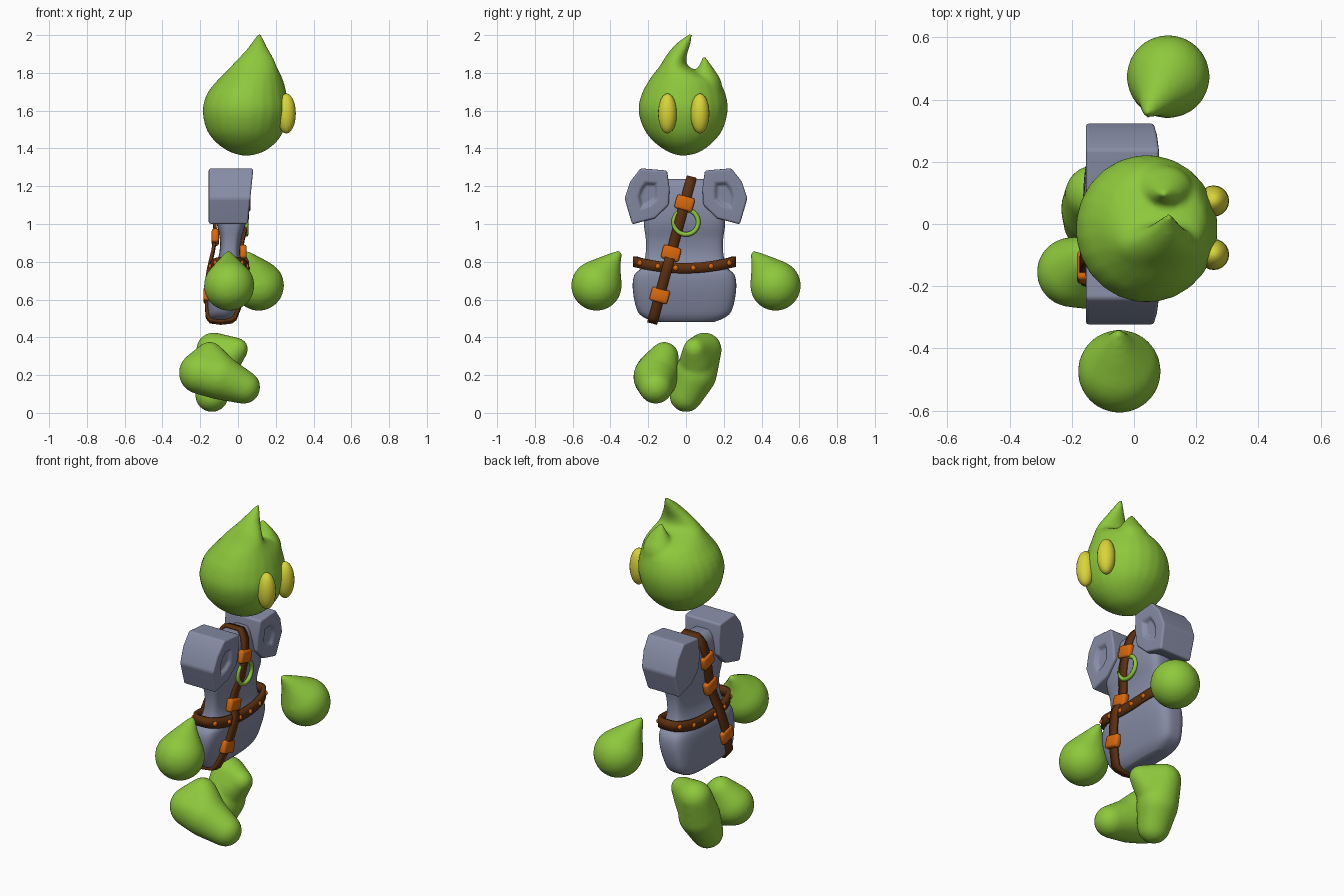
import bpy, bmesh, math
from mathutils import Vector, Matrix

if "Cube" in bpy.data.objects:
    bpy.data.objects.remove(bpy.data.objects["Cube"])


def material(name, rgb):
    m = bpy.data.materials.new(name)
    m.use_nodes = True
    m.diffuse_color = (*rgb, 1)
    m.node_tree.nodes["Principled BSDF"].inputs["Base Color"].default_value = (*rgb, 1)
    return m


GREEN = material("leaf green", (0.27, 0.58, 0.045))
GREY = material("blue grey", (0.24, 0.265, 0.38))
YELLOW = material("eye yellow", (0.69, 0.66, 0.04))
BROWN = material("dark leather", (0.11, 0.03, 0.005))
ORANGE = material("orange metal", (0.70, 0.14, 0.004))


def finish(name, bm, mat, angle=50):
    bmesh.ops.recalc_face_normals(bm, faces=bm.faces[:])
    mesh = bpy.data.meshes.new(name)
    bm.to_mesh(mesh)
    bm.free()
    mesh.materials.append(mat)
    mesh.shade_smooth()
    mesh.set_sharp_from_angle(angle=math.radians(angle))
    ob = bpy.data.objects.new(name, mesh)
    bpy.context.collection.objects.link(ob)
    return ob


def fuse(ob, iterations):
    # melt overlapping shells into one soft skin
    re = ob.modifiers.new("fuse", 'REMESH')
    re.mode, re.voxel_size, re.use_smooth_shade = 'VOXEL', 0.011, True
    sm = ob.modifiers.new("soften", 'SMOOTH')
    sm.factor, sm.iterations = 0.5, iterations


def smooth_rows(rows, steps=3):
    # Catmull-Rom interpolation between the given rows
    out = []
    for i in range(len(rows) - 1):
        p = [rows[max(0, min(len(rows) - 1, i + k))] for k in (-1, 0, 1, 2)]
        for s in range(steps):
            t = s / steps
            out.append([0.5 * (2 * b + (c - a) * t + (2 * a - 5 * b + 4 * c - d) * t * t
                               + (3 * b - a - 3 * c + d) * t ** 3) for a, b, c, d in zip(*p)])
    return out + [rows[-1]]


def oval(x0, x1, y0, y1, n, sides):
    # superellipse filling the given box
    pts = []
    for i in range(sides):
        a = math.tau * (i + 0.5) / sides
        c, s = math.cos(a), math.sin(a)
        pts.append(((x0 + x1) / 2 + (x1 - x0) / 2 * math.copysign(abs(c) ** (2 / n), c),
                    (y0 + y1) / 2 + (y1 - y0) / 2 * math.copysign(abs(s) ** (2 / n), s)))
    return pts


def add_loft(bm, rows, n, sides):
    # rows hold z, back x, front x, low y, high y
    rings = [[bm.verts.new((x, y, r[0])) for x, y in oval(*r[1:], n, sides)]
             for r in smooth_rows(rows)]
    for a, b in zip(rings, rings[1:]):
        for i in range(sides):
            j = (i + 1) % sides
            bm.faces.new((a[i], a[j], b[j], b[i]))
    bm.faces.new(rings[0])
    bm.faces.new(rings[-1])


def blob(name, groups, mat):
    # each group of (x, y, z, radius) balls is hulled, then all are fused
    bm = bmesh.new()
    for group in groups:
        part = bmesh.new()
        for x, y, z, r in group:
            bmesh.ops.create_icosphere(part, subdivisions=3, radius=r,
                                       matrix=Matrix.Translation((x, y, z)))
        hull = bmesh.ops.convex_hull(part, input=part.verts[:])
        inside = [v for v in hull["geom_interior"] if isinstance(v, bmesh.types.BMVert)]
        bmesh.ops.delete(part, geom=inside, context='VERTS')
        tmp = bpy.data.meshes.new("part")
        part.to_mesh(tmp)
        part.free()
        bm.from_mesh(tmp)
        bpy.data.meshes.remove(tmp)
    fuse(finish(name, bm, mat), 12)


def ball(name, loc, scale, mat):
    bm = bmesh.new()
    bmesh.ops.create_uvsphere(bm, u_segments=20, v_segments=12, radius=1,
                              matrix=Matrix.Translation(loc) @ Matrix.Diagonal((*scale, 1)))
    return finish(name, bm, mat)


# Head: drop shape with a flame tip, fused with a smaller second tip
head = bmesh.new()
add_loft(head, [(1.362, 0.03, 0.06, -0.03, 0.0), (1.38, -0.04, 0.13, -0.09, 0.07),
                (1.43, -0.115, 0.2, -0.165, 0.14), (1.5, -0.167, 0.245, -0.222, 0.195),
                (1.6, -0.188, 0.27, -0.253, 0.222), (1.69, -0.165, 0.258, -0.235, 0.21),
                (1.76, -0.11, 0.24, -0.197, 0.17), (1.8, -0.07, 0.222, -0.168, 0.09),
                (1.835, -0.037, 0.205, -0.14, 0.012), (1.88, 0.005, 0.187, -0.112, 0.002),
                (1.92, 0.042, 0.163, -0.083, 0.013), (1.965, 0.077, 0.14, -0.04, 0.027),
                (2.01, 0.107, 0.12, 0.022, 0.036)], 2, 24)
add_loft(head, [(1.62, -0.06, 0.2, 0.0, 0.2), (1.75, 0.0, 0.19, 0.03, 0.188),
                (1.81, 0.04, 0.165, 0.053, 0.155), (1.85, 0.065, 0.135, 0.074, 0.127),
                (1.893, 0.09, 0.1, 0.091, 0.099)], 2, 24)
fuse(finish("head", head, GREEN), 6)
for side, y in (("left", 0.074), ("right", -0.098)):
    ball(side + "_eye", (0.256, y, 1.585), (0.05, 0.05, 0.106), YELLOW)

# Floating hands
for side, c, m, t in (("left", (0.11, 0.474, 0.674), (0.075, 0.41, 0.775), (0.045, 0.36, 0.84)),
                      ("right", (-0.047, -0.474, 0.674), (-0.05, -0.41, 0.775), (-0.05, -0.358, 0.84))):
    blob(side + "_hand", [((*c, 0.135), (*m, 0.064)), ((*m, 0.064), (*t, 0.02))], GREEN)

# Floating feet caught mid stride
ankle, heel = (-0.15, -0.115, 0.3, 0.077), (-0.2, -0.155, 0.212, 0.114)
middle, toe = (-0.1, -0.16, 0.19, 0.12), (0.03, -0.16, 0.136, 0.089)
blob("right_foot", [(ankle, heel, middle), (middle, toe)], GREEN)
ankle, heel = (-0.005, 0.045, 0.338, 0.06), (-0.13, 0.098, 0.335, 0.092)
middle, toe = (-0.122, 0.05, 0.205, 0.114), (-0.138, 0.0, 0.092, 0.089)
instep = (-0.075, 0.055, 0.275, 0.09)
blob("left_foot", [(ankle, heel, instep), (heel, middle, toe)], GREEN)

# Tunic body with flared skirt
CENTRE = -0.008
tunic = [(0.48, -0.14, -0.045, 0.15), (0.5, -0.158, -0.025, 0.205), (0.54, -0.164, -0.005, 0.25),
         (0.65, -0.16, 0.025, 0.274), (0.73, -0.148, 0.035, 0.266), (0.77, -0.125, 0.028, 0.226),
         (0.84, -0.1, 0.012, 0.206), (0.92, -0.096, 0.018, 0.205), (1.0, -0.112, 0.04, 0.215),
         (1.1, -0.125, 0.043, 0.205), (1.19, -0.118, 0.028, 0.155), (1.225, -0.1, 0.012, 0.13),
         (1.237, -0.08, 0.0, 0.11)]
bm = bmesh.new()
add_loft(bm, [(z, x0, x1, CENTRE - h, CENTRE + h) for z, x0, x1, h in tunic], 3.8, 48)
finish("tunic", bm, GREY, 80)

# Shoulder blocks with a small sunken front panel
outline = [(0.325, 1.135), (0.295, 1.225), (0.24, 1.295), (0.1, 1.283), (0.087, 1.19),
           (0.092, 1.1), (0.165, 1.03), (0.285, 0.998)]
for side, s in (("left", 1), ("right", -1)):
    bm = bmesh.new()
    back = [bm.verts.new((-0.155, s * y, z)) for y, z in outline]
    front = [bm.verts.new((0.052 + (z - 1) * 0.1, s * y, z)) for y, z in outline]
    bm.faces.new(back)
    panel = bm.faces.new(front)
    for i in range(len(outline)):
        j = (i + 1) % len(outline)
        bm.faces.new((back[i], back[j], front[j], front[i]))
    bmesh.ops.recalc_face_normals(bm, faces=bm.faces[:])
    bmesh.ops.inset_region(bm, faces=[panel], thickness=0.02)
    middle = panel.calc_center_median()
    for v in panel.verts:
        v.co = middle + (v.co - middle) * 0.52
    bmesh.ops.inset_region(bm, faces=[panel], thickness=0.014, depth=-0.02)
    ob = finish(side + "_shoulder", bm, GREY, 180)
    bev = ob.modifiers.new("round", 'BEVEL')
    bev.width, bev.segments, bev.limit_method = 0.022, 3, 'ANGLE'
    ob.modifiers.new("normals", 'WEIGHTED_NORMAL')

# Plain ring on the chest
bpy.ops.mesh.primitive_torus_add(major_radius=0.065, minor_radius=0.012, major_segments=32,
                                 minor_segments=8, location=(0.044, 0.0, 1.01),
                                 rotation=(0, math.pi / 2, 0))
ring = bpy.context.object
ring.name = "chest_ring"
ring.data.materials.append(GREEN)
ring.data.shade_smooth()


def band(name, centers, width_dir, width, thickness):
    # closed strip of leather given its centre line
    bm = bmesh.new()
    w = Vector(width_dir) * width / 2
    pairs = [(bm.verts.new(Vector(c) - w), bm.verts.new(Vector(c) + w)) for c in centers]
    for (a, b), (c, d) in zip(pairs, pairs[1:] + pairs[:1]):
        bm.faces.new((a, b, d, c))
    ob = finish(name, bm, BROWN)
    sol = ob.modifiers.new("thickness", 'SOLIDIFY')
    sol.thickness, sol.offset = thickness, 0


# Belt with studs, rising toward the sides
def belt_z(y):
    return 0.766 + 0.5 * (y - CENTRE) ** 2


BACK, FRONT, HALF, ROUND = -0.138, 0.04, 0.262, 3
belt = [(x, y, belt_z(y)) for x, y in oval(BACK, FRONT, CENTRE - HALF, CENTRE + HALF, ROUND, 64)]
band("belt", belt, (0, 0, 1), 0.055, 0.024)
for k in range(6):
    dy = (k - 2.5) * 0.094
    reach = (FRONT - BACK) / 2 * (1 - abs(dy / HALF) ** ROUND) ** (1 / ROUND) + 0.01
    for side, s in (("front", 1), ("back", -1)):
        loc = ((FRONT + BACK) / 2 + s * reach, CENTRE + dy, belt_z(CENTRE + dy))
        ball(f"belt_stud_{side}_{k + 1}", loc, (0.013, 0.014, 0.014), ORANGE)


# Diagonal strap looped over the shoulder and under the skirt
def strap_y(z):
    return -0.172 + (z - 0.5) * 0.27


loop = [(0.0, 1.243), (0.034, 1.195), (0.048, 1.1), (0.046, 1.0), (0.026, 0.92), (0.022, 0.85),
        (0.05, 0.79), (0.046, 0.72), (0.03, 0.63), (-0.005, 0.53), (-0.035, 0.488),
        (-0.145, 0.488), (-0.165, 0.55), (-0.164, 0.7), (-0.148, 0.79), (-0.119, 0.93),
        (-0.13, 1.08), (-0.12, 1.2), (-0.09, 1.243)]
tilt = -math.atan(0.27)
band("strap", [(x, strap_y(z), z) for x, z in smooth_rows(loop, 2)],
     (0, math.cos(tilt), math.sin(tilt)), 0.054, 0.018)

# Orange strap buckles
for name, x, z in (("front_top", 0.048, 1.11), ("front_middle", 0.027, 0.845),
                   ("front_low", 0.028, 0.622), ("back_top", -0.13, 1.1),
                   ("back_middle", -0.12, 0.93), ("back_low", -0.164, 0.622)):
    bm = bmesh.new()
    bmesh.ops.create_cube(bm, size=1, matrix=Matrix.Translation((x, strap_y(z), z))
                          @ Matrix.Rotation(tilt, 4, 'X') @ Matrix.Diagonal((0.038, 0.098, 0.074, 1)))
    bmesh.ops.bevel(bm, geom=bm.edges[:], offset=0.012, segments=2, affect='EDGES', profile=0.5)
    finish("buckle_" + name, bm, ORANGE)
